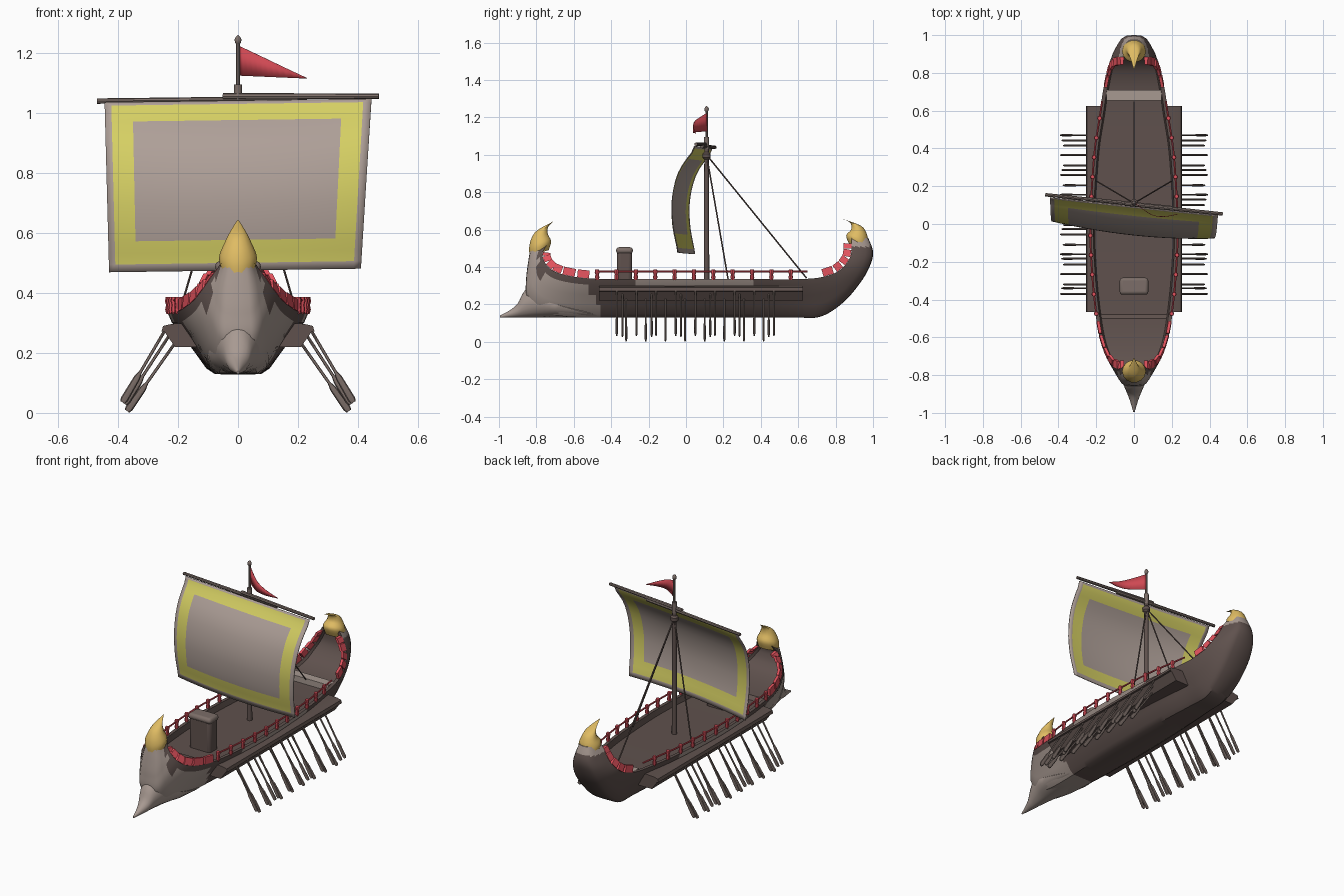
import bpy, bmesh, math
from mathutils import Vector as V

if "Cube" in bpy.data.objects:
    bpy.data.objects.remove(bpy.data.objects["Cube"])

def mat(name, c):
    m = bpy.data.materials.new(name)
    m.diffuse_color = (*c, 1)
    m.use_nodes = True
    m.node_tree.nodes["Principled BSDF"].inputs["Base Color"].default_value = m.diffuse_color
    return m

DARK = mat("dark_wood", (0.115, 0.083, 0.075))
BROWN = mat("mid_wood", (0.20, 0.155, 0.138))
PALE = mat("pale_wood", (0.39, 0.32, 0.285))
CLOTH = mat("sail_cloth", (0.42, 0.345, 0.31))
YELLOW = mat("yellow_border", (0.66, 0.62, 0.125))
GOLD = mat("gold", (0.74, 0.50, 0.125))
RED = mat("red_cloth", (0.62, 0.065, 0.085))
BRIGHT = mat("bright_red_paint", (0.76, 0.085, 0.11))

def mesh(name, verts, faces, *mats):
    me = bpy.data.meshes.new(name)
    me.from_pydata([tuple(v) for v in verts], [], faces)
    for m in mats:
        me.materials.append(m)
    ob = bpy.data.objects.new(name, me)
    bpy.context.collection.objects.link(ob)
    return ob

def loft(name, rings, *mats):
    n = len(rings[0])
    verts = [p for r in rings for p in r]
    faces = [(i*n+j, i*n+(j+1) % n, (i+1)*n+(j+1) % n, (i+1)*n+j)
             for i in range(len(rings)-1) for j in range(n)]
    faces += [tuple(range(n))[::-1], tuple(range(len(verts)-n, len(verts)))]
    ob = mesh(name, verts, faces, *mats)
    bm = bmesh.new()
    bm.from_mesh(ob.data)
    bmesh.ops.recalc_face_normals(bm, faces=bm.faces)
    bm.to_mesh(ob.data)
    bm.free()
    return ob

def ring(c, a, b, n=8):
    return [V(c) + V(a)*math.cos(t*2*math.pi/n) + V(b)*math.sin(t*2*math.pi/n) for t in range(n)]

def tube(name, pts, radii, m, n=8, flat=None):
    """Tube along pts; flat gives a second radius list, used across the first axis."""
    pts = [V(p) for p in pts]
    rings = []
    for i, p in enumerate(pts):
        d = (pts[min(i+1, len(pts)-1)] - pts[max(i-1, 0)]).normalized()
        a = V((0, 1, 0)) if abs(d.y) < 0.9 else V((1, 0, 0))
        a = (a - d*a.dot(d)).normalized()
        rings.append(ring(p, a*(flat or radii)[i], d.cross(a)*radii[i], n))
    return loft(name, rings, m)

def box(name, x, y, z, m, bevel=0):
    c = [(x[0], y[0]), (x[1], y[0]), (x[1], y[1]), (x[0], y[1])]
    ob = loft(name, [[V((*p, h)) for p in c] for h in z], m)
    if bevel:
        b = ob.modifiers.new("bevel", 'BEVEL')
        b.width, b.segments = bevel, 3
    return ob

def spline(rows, sub):
    """Catmull-Rom through rows of numbers."""
    out = []
    for i in range(len(rows)-1):
        q = [rows[max(i-1, 0)], rows[i], rows[i+1], rows[min(i+2, len(rows)-1)]]
        for s in range(sub):
            t = s/sub
            out.append([0.5*(2*b+(c-a)*t+(2*a-5*b+4*c-d)*t*t+(3*b-a-3*c+d)*t**3)
                        for a, b, c, d in zip(*q)])
    return out + [list(rows[-1])]

# Hull stations: gunwale y, z, half width, keel y, z, roundness
stations = [
    (-.745, .515, .05, -.83, .51, 1), (-.765, .48, .07, -.845, .42, .9),
    (-.765, .45, .092, -.855, .33, .6), (-.745, .41, .12, -.85, .24, .35),
    (-.70, .375, .148, -.78, .165, .2), (-.61, .35, .18, -.65, .135, .1),
    (-.48, .337, .203, -.48, .13, 0), (-.27, .335, .225, -.27, .13, 0),
    (0, .335, .235, 0, .13, 0), (.36, .335, .215, .36, .13, 0),
    (.58, .335, .183, .58, .13, 0), (.71, .343, .163, .72, .135, .1),
    (.80, .37, .145, .84, .21, .4), (.85, .41, .13, .935, .32, .6),
    (.88, .46, .105, .985, .41, .8), (.885, .52, .075, 1.0, .48, .9),
    (.885, .56, .05, .975, .555, 1)]
slim = [(0, 0), (.33, 0), (.45, .09), (.6, .33), (.76, .58), (.94, .84), (1, 1)]
full = [(0, 0), (.5, .03), (.75, .13), (.9, .35), (1, .6), (1, .85), (1, 1)]
hull_path = spline(stations, 8)
rings = []
for gy, gz, w, ky, kz, r in hull_path:
    g, k = V((0, gy, gz)), V((0, ky, kz))
    half = []
    for (a, b), (c, d) in zip(slim, full):
        p = k.lerp(g, b + (d-b)*r)
        half.append(V(((a + (c-a)*r)*w, p.y, p.z)))
    depth = .034 if -.49 < gy < .70 else .015
    f = g + (k-g).normalized()*depth
    half += [V((w-.02, gy, gz)), V((w-.028, f.y, f.z)), V((0, f.y, f.z))]
    rings.append(half + [V((-p.x, p.y, p.z)) for p in half[-2:0:-1]])
hull = loft("hull", rings, DARK, PALE)
for p in hull.data.polygons:
    c = p.center
    outside = p.index % 18 not in (6, 7, 8, 9, 10, 11)
    bow = c.y < -.45 - max(0, c.z-.18)*.6 and c.z < .275 + (-.5-c.y)*.28 or c.y < -.79
    stern = c.y > .85 and c.z > .51
    band = -.27 < c.y < .36 and c.z > .285
    p.material_index = int(outside and (bow or stern or band))

# Ram at the waterline
ram = spline([(-.995, .004, .14), (-.94, .02, .17), (-.90, .035, .205), (-.865, .05, .27),
              (-.80, .075, .32), (-.70, .10, .27), (-.55, .10, .19), (-.43, .075, .145)], 4)
loft("ram", [ring((0, y, (.13+t)/2), (w, 0, 0), (0, 0, (t-.13)/2), 16) for y, w, t in ram], PALE)

# Gold curled horns on stem and stern: y, z, half width, half depth
for name, rows in (
    ("bow_horn", [(-.785, .475, .055, .052), (-.78, .52, .063, .06), (-.783, .565, .046, .045),
                  (-.766, .605, .026, .03), (-.71, .643, .002, .002)]),
    ("stern_horn", [(.925, .50, .055, .05), (.915, .55, .063, .06), (.925, .588, .046, .043),
                    (.905, .63, .028, .03), (.822, .662, .002, .002)])):
    loft(name, [ring((0, y, z), (a, 0, 0), (0, b, b*(.3 if y < 0 else -.3)), 14)
                for y, z, a, b in spline(rows, 4)], GOLD)

# Cross beam at the aft deck
box("aft_beam", (-.145, .145), (.655, .71), (.29, .339), PALE)

# Red blocks, outriggers, rails and oars on both sides
def gunwale(y):
    for a, b in zip(hull_path, hull_path[1:]):
        if a[0] <= y <= b[0] and a[0] < b[0]:
            t = (y-a[0])/(b[0]-a[0])
            return a[1]+(b[1]-a[1])*t, a[2]+(b[2]-a[2])*t

for s in (1, -1):
    side = "right" if s > 0 else "left"
    # blocks along the rising gunwale
    for i0, i1 in ((8, 13), (15, 21), (23, 29), (30, 35), (36, 41), (42, 46),
                   (90, 95), (97, 102), (104, 109), (111, 116), (117, 121)):
        a, b = ([V((s*(q[2]-.008), q[0], q[1])) for q in (hull_path[i0], hull_path[i1])])
        t = b - a
        up = V((0, -t.z, t.y)).normalized()*.042
        o = V((.010, 0, 0))
        loft(f"{side}_red_block", [[p-o, p+o, p+o*.8+up, p-o*.8+up] for p in (a, b)], BRIGHT)
    # oar box
    prof = [(.15, .30), (.22, .297), (.25, .29), (.255, .272), (.245, .27), (.21, .22), (.12, .22)]
    loft(f"{side}_oar_box", [[V((s*x, y, z)) for x, z in prof] for y in (-.465, .625)], DARK)
    # rail with beads
    ys = [-.48 + .05*i for i in range(23)] + [.65]
    tube(f"{side}_rail", [(s*(gunwale(y)[1]-.004), y, .376) for y in ys], [.005]*24, RED, 6)
    for i in range(11):
        y = -.475 + .1035*i
        x = s*(gunwale(y)[1]-.004)
        tube(f"{side}_rail_post", [(x, y, h) for h in (.33, .345, .36, .372, .387)],
             [.008, .012, .009, .013, .010], BRIGHT, 8)
    # three rows of oars
    for y0, step, count, top, end in ((-.37, .105, 9, (.235, .29), (.385, .035)),
                                      (-.34, .1565, 6, (.225, .265), (.378, .03)),
                                      (-.32, .105, 8, (.205, .24), (.37, .006))):
        for i in range(count):
            a, b = (V((s*p[0], y0+step*i, p[1])) for p in (top, end))
            tube(f"{side}_oar", [a.lerp(b, t) for t in (0, .6, .68, .96, 1)],
                 [.005, .005, .011, .013, .009], BROWN, 8, [.005, .005, .006, .006, .004])
    # shroud
    tube(f"{side}_shroud", [(0, .11, 1.0), (s*.195, .225, .335)], [.004]*2, DARK, 6)
tube("back_stay", [(0, .11, 1.0), (0, .645, .34)], [.004]*2, DARK, 6)

# Deck house with a rounded cap
box("deck_house", (-.072, .072), (-.37, -.288), (.28, .495), DARK, .02)
box("deck_house_cap", (-.076, .076), (-.374, -.284), (.47, .506), BROWN, .016)

# Mast, collar, pole and finial
tube("mast", [(0, .11, .29), (0, .11, 1.06)], [.015, .012], DARK, 12)
tube("mast_collar", [(0, .11, z) for z in (.975, .985, 1.005, 1.015)], [.013, .022, .022, .013], DARK, 12)
tube("mast_cap", [(0, .11, 1.03), (0, .11, 1.095)], [.014]*2, BROWN, 12)
tube("flag_pole", [(0, .11, 1.09), (0, .11, 1.235)], [.007]*2, BROWN, 8)
tube("finial", [(0, .11, z) for z in (1.228, 1.236, 1.246, 1.254, 1.26)],
     [.005, .011, .012, .008, .002], BROWN, 10)

# Two overlapping spars of the yard
tube("left_spar", [(-.47, .155, 1.04), (.2, .085, 1.046)], [.009, .011], BROWN, 8)
tube("right_spar", [(-.05, .108, 1.056), (.47, .053, 1.056)], [.011, .009], BROWN, 8)

# Triangular flag
curve = spline([(.004, .11), (.05, .075), (.10, .045), (.16, .038), (.23, .05)], 3)
fv = []
for x, y in curve:
    t = x/.23
    fv += [(x, y, 1.225-.108*t), (x, y, 1.125-.01*t)]
flag = mesh("flag", fv, [(2*i, 2*i+1, 2*i+3, 2*i+2) for i in range(len(curve)-1)], RED)
flag.modifiers.new("thick", 'SOLIDIFY').thickness = .003

# Billowing sail with a yellow border
us = [-1, -.95, -.87, -.79] + [-.79 + 1.57*i/12 for i in range(1, 12)] + [.78, .87, .94, 1]
vs = [0, .045, .11, .18] + [.18 + .705*i/10 for i in range(1, 10)] + [.885, .935, .98, 1]
belly = [p[0] for p in spline([(-.002,), (-.027,), (-.03,), (.005,), (.09,)], 25)]
sv = []
for v in vs:
    for u in us:
        x = u*(.445 - (1-v)*(.035 if u > 0 else .015))
        y = belly[round(v*100)] - .106*x - .03*(1-u*u)*(1-v**3)
        sv.append((x, y, .475 + .567*v + .006*u))
n = len(us)
sf, sm = [], []
for j in range(len(vs)-1):
    for i in range(n-1):
        sf.append((j*n+i, j*n+i+1, (j+1)*n+i+1, (j+1)*n+i))
        u, v = (us[i]+us[i+1])/2, (vs[j]+vs[j+1])/2
        inner = abs(u) < .785 and .18 < v < .885
        edge = abs(u) > .94 or v < .045 or v > .98
        sm.append(0 if inner or edge else 1)
sail = mesh("sail", sv, sf, CLOTH, YELLOW)
sail.data.polygons.foreach_set("material_index", sm)
sail.modifiers.new("thick", 'SOLIDIFY').thickness = .005

# Smooth shading with sharp edges kept
bpy.ops.object.select_all(action='SELECT')
bpy.context.view_layer.objects.active = hull
bpy.ops.object.shade_smooth_by_angle(angle=math.radians(35))
